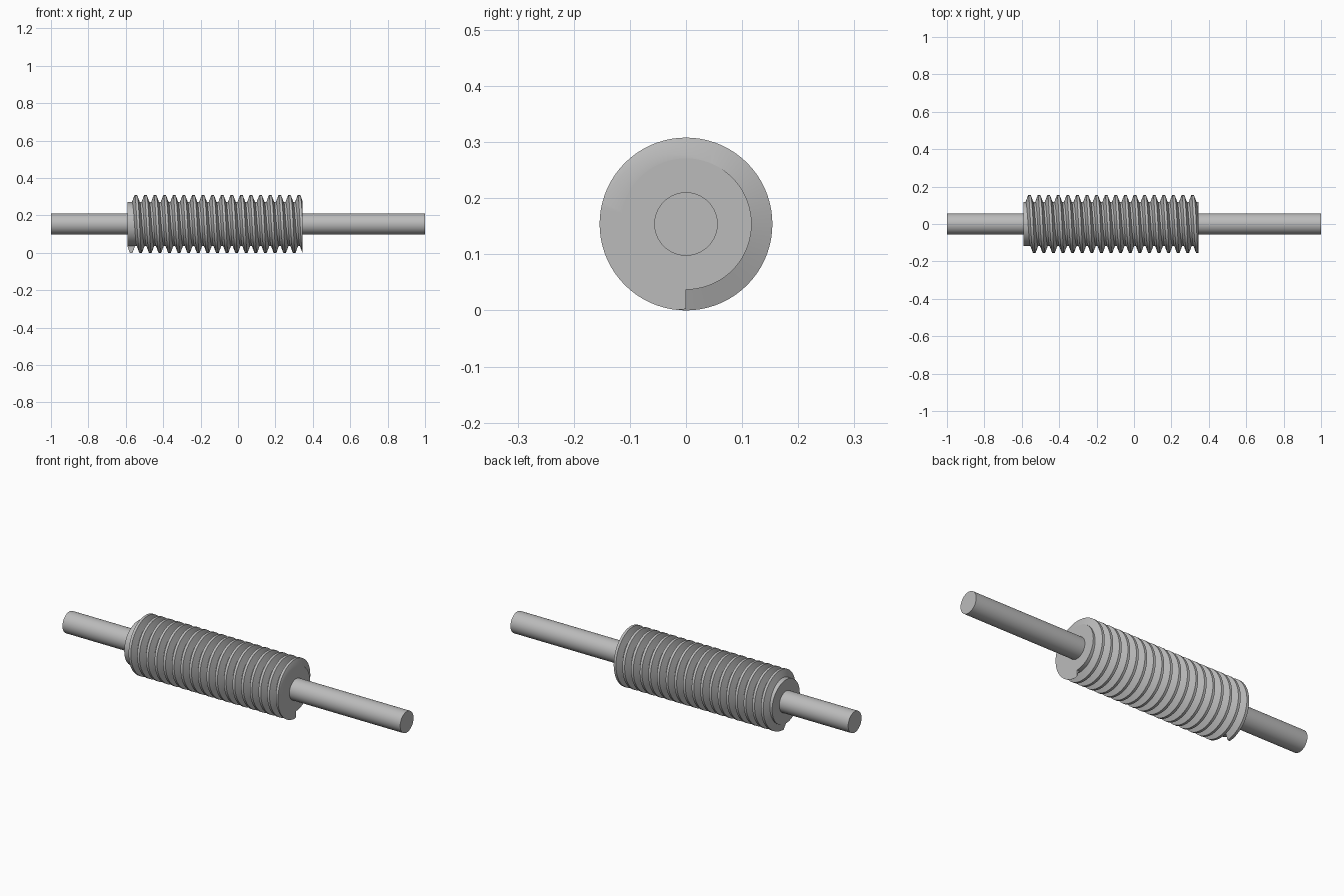
import bpy, bmesh, math
from mathutils import Vector

cube = bpy.data.objects.get("Cube")
if cube:
    bpy.data.objects.remove(cube, do_unlink=True)

AXIS_Z = 0.154                       # height of the shaft axis
SHAFT_R, CORE_R, TIP_R = 0.0565, 0.117, 0.154
WORM_START, WORM_END = -0.592, 0.344
PITCH, TURNS, STEPS = 0.0513, 18, 72
ROOT_HALF, TIP_HALF = 0.0203, 0.0068  # half widths of the tooth

steel = bpy.data.materials.new("steel_grey")
steel.use_nodes = True
GREY = (0.5, 0.5, 0.5, 1)
steel.diffuse_color = GREY
steel.node_tree.nodes["Principled BSDF"].inputs["Base Color"].default_value = GREY


def finish(name, bm):
    bmesh.ops.recalc_face_normals(bm, faces=bm.faces)
    mesh = bpy.data.meshes.new(name)
    bm.to_mesh(mesh)
    bm.free()
    mesh.materials.append(steel)
    mesh.shade_smooth()
    mesh.set_sharp_from_angle(angle=math.radians(30))
    obj = bpy.data.objects.new(name, mesh)
    obj.location.z = AXIS_Z
    bpy.context.collection.objects.link(obj)
    return obj


def ring(bm, x, radius, sides):
    return [bm.verts.new((x, radius * math.sin(2 * math.pi * i / sides),
                          radius * math.cos(2 * math.pi * i / sides)))
            for i in range(sides)]


def bridge(bm, a, b):
    for i in range(len(a)):
        j = (i + 1) % len(a)
        bm.faces.new((a[i], a[j], b[j], b[i]))


def rod(name, x0, x1, radius, sides=STEPS):
    bm = bmesh.new()
    a, b = ring(bm, x0, radius, sides), ring(bm, x1, radius, sides)
    bridge(bm, a, b)
    bm.faces.new(a)
    bm.faces.new(b)
    return finish(name, bm)


# Shaft and worm core
rod("shaft", -1, 1, SHAFT_R)
rod("worm_core", WORM_START, WORM_END, CORE_R)

# Helical tooth: trapezoid swept right-handed, starting and ending underneath
slope = (ROOT_HALF - TIP_HALF) / (TIP_R - CORE_R)
sunk_r = CORE_R - 0.003
sunk_half = ROOT_HALF + 0.003 * slope
profile = [(-sunk_half, sunk_r), (-TIP_HALF, TIP_R),
           (TIP_HALF, TIP_R), (sunk_half, sunk_r)]
bm = bmesh.new()
sections = []
for i in range(TURNS * STEPS + 1):
    turn = i / STEPS
    angle = 2 * math.pi * turn
    centre = WORM_START + ROOT_HALF + PITCH * turn
    sections.append([bm.verts.new((centre + dx, r * math.sin(angle), -r * math.cos(angle)))
                     for dx, r in profile])
for a, b in zip(sections, sections[1:]):
    bridge(bm, a, b)
bm.faces.new(sections[0])
bm.faces.new(sections[-1])

# Trim the tooth flush with both ends of the core
for x, side in ((WORM_START, -1), (WORM_END, 1)):
    cut = bmesh.ops.bisect_plane(bm, geom=bm.verts[:] + bm.edges[:] + bm.faces[:],
                                 plane_co=Vector((x, 0, 0)), plane_no=Vector((side, 0, 0)),
                                 clear_outer=True)
    rim = [e for e in cut["geom_cut"] if isinstance(e, bmesh.types.BMEdge) and e.is_boundary]
    bmesh.ops.triangle_fill(bm, edges=rim, use_beauty=True)
finish("worm_thread", bm)
